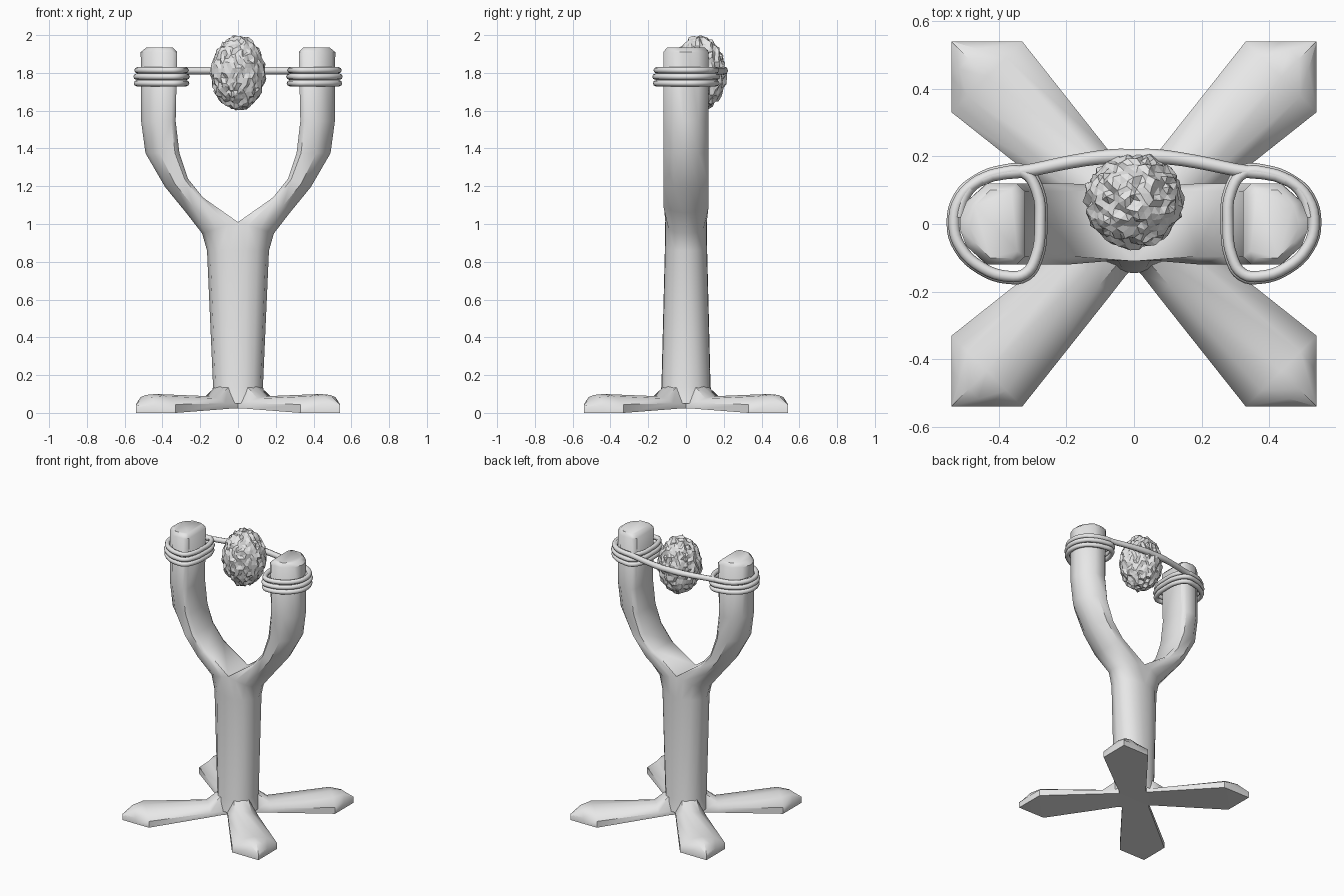
import bpy, bmesh, math, random
from mathutils import Vector

if "Cube" in bpy.data.objects:
    bpy.data.objects.remove(bpy.data.objects["Cube"])

random.seed(4)
grey = bpy.data.materials.new("plain grey")
grey.diffuse_color = (0.8, 0.8, 0.8, 1)
grey.use_nodes = True
grey.node_tree.nodes["Principled BSDF"].inputs["Base Color"].default_value = grey.diffuse_color


def finish(bm, name, angle=None):
    bmesh.ops.remove_doubles(bm, verts=bm.verts, dist=0.0005)
    bmesh.ops.recalc_face_normals(bm, faces=bm.faces)
    me = bpy.data.meshes.new(name)
    bm.to_mesh(me)
    bm.free()
    me.materials.append(grey)
    ob = bpy.data.objects.new(name, me)
    bpy.context.collection.objects.link(ob)
    if angle:
        bpy.ops.object.select_all(action='DESELECT')
        bpy.context.view_layer.objects.active = ob
        ob.select_set(True)
        bpy.ops.object.shade_smooth_by_angle(angle=math.radians(angle))
    return ob


def tube(name, pts, radii, cyclic):
    cu = bpy.data.curves.new(name, 'CURVE')
    cu.dimensions = '3D'
    cu.bevel_depth = 1
    cu.bevel_resolution = 2
    cu.resolution_u = 4
    cu.use_fill_caps = True
    sp = cu.splines.new('BEZIER')
    sp.bezier_points.add(len(pts) - 1)
    for bp, p, r in zip(sp.bezier_points, pts, radii):
        bp.co = p
        bp.radius = r
        bp.handle_left_type = bp.handle_right_type = 'AUTO'
    sp.use_cyclic_u = cyclic
    sp.use_smooth = True
    cu.materials.append(grey)
    ob = bpy.data.objects.new(name, cu)
    bpy.context.collection.objects.link(ob)
    bpy.ops.object.select_all(action='DESELECT')
    bpy.context.view_layer.objects.active = ob
    ob.select_set(True)
    bpy.ops.object.convert(target='MESH')


# Forked frame: half of it lofted from the stem into one arm, then mirrored
stem = [(0, 1), (.28, .98), (.62, .84), (.9, .5), (1, 0)]
arm = [(0, .8), (.13, 1), (.58, 1), (.9, .55), (1, .12)]
rings = [  # outer x, z, inner x, z, half depth, section
    (-.15, .05, 0, .05, .145, stem), (-.132, .14, 0, .14, .13, stem),
    (-.164, .86, 0, .86, .112, stem), (-.19, .95, 0, 1.01, .11, stem),
    (-.275, 1.06, -.185, 1.14, .12, arm), (-.386, 1.196, -.265, 1.24, .12, arm),
    (-.49, 1.375, -.31, 1.375, .12, arm), (-.513, 1.545, -.33, 1.545, .12, arm),
    (-.515, 1.91, -.322, 1.91, .12, arm), (-.485, 1.935, -.345, 1.935, .1, arm)]
bm = bmesh.new()
rows = []
for ox, oz, ix, iz, d, sec in rings:
    half = [(ix + u * (ox - ix), v * d, iz + u * (oz - iz)) for u, v in sec]
    full = half + [(x, -y, z) for x, y, z in reversed(half)]
    rows.append([bm.verts.new(p) for p in full])
n = len(rows[0])
for k, (a, b) in enumerate(zip(rows, rows[1:])):
    for i in range(n if k >= 3 else n - 1):
        j = (i + 1) % n
        bm.faces.new((a[i], a[j], b[j], b[i]))
bm.faces.new(rows[-1])
frame = finish(bm, "forked_frame", 45)
mod = frame.modifiers.new("mirror", 'MIRROR')
mod.merge_threshold = 0.001

# Four paddle feet on the diagonals: distance, half width, bottom, side top, crown
foot = [(0, .09, .025, .05, .16), (.12, .09, .024, .05, .15), (.2, .1, .02, .05, .088),
        (.615, .148, 0, .045, .1), (.69, .074, 0, .045, .095), (.764, 0, 0, .04, .042)]
for q in range(4):
    ang = math.radians(45 + 90 * q)
    c, s = math.cos(ang), math.sin(ang)
    bm = bmesh.new()
    rows = []
    for r, w, zb, zs, zt in foot:
        sec = [(-w, zb), (-w, zs), (-.55 * w, zt - .012), (0, zt),
               (.55 * w, zt - .012), (w, zs), (w, zb)]
        rows.append([bm.verts.new((r * c - t * s, r * s + t * c, z)) for t, z in sec])
    for a, b in zip(rows, rows[1:]):
        for i in range(7):
            j = (i + 1) % 7
            bm.faces.new((a[i], a[j], b[j], b[i]))
    finish(bm, f"foot_{q + 1}", 45)

# Three loops of cord around each arm
loop = [(-.535, 0), (-.515, .08), (-.46, .13), (-.39, .155), (-.325, .155), (-.285, .1),
        (-.275, 0), (-.288, -.1), (-.32, -.15), (-.37, -.158), (-.45, -.132), (-.515, -.07)]
for side, label in ((1, "left"), (-1, "right")):
    for k, (z, grow) in enumerate(((1.745, 1), (1.78, 1.02), (1.814, .98))):
        pts = [(side * (-.405 + (x + .405) * grow), y * grow, z) for x, y in loop]
        tube(f"{label}_cord_loop_{k + 1}", pts, [.0165] * len(pts), True)

# Sling cord running behind the ball, thicker where it holds it
half = [(-.52, .02, .016), (-.5, .085, .017), (-.46, .127, .018), (-.3, .16, .019),
        (-.15, .19, .02), (-.06, .2, .022)]
cord = half + [(0, .2, .022)] + [(-x, y, r) for x, y, r in reversed(half)]
tube("sling_cord", [(x, y, 1.812) for x, y, r in cord], [r for x, y, r in cord], False)

# Rough egg-shaped ball
bm = bmesh.new()
bmesh.ops.create_icosphere(bm, subdivisions=4, radius=1)
for v in bm.verts:
    d = v.co.normalized()
    k = random.uniform(.9, 1.02)
    jit = Vector([random.uniform(-.03, .03) for _ in range(3)])
    d = (d + jit) * k
    v.co = (d.x * .146, .07 + d.y * .146, 1.798 + d.z * .2)
finish(bm, "rough_ball")
